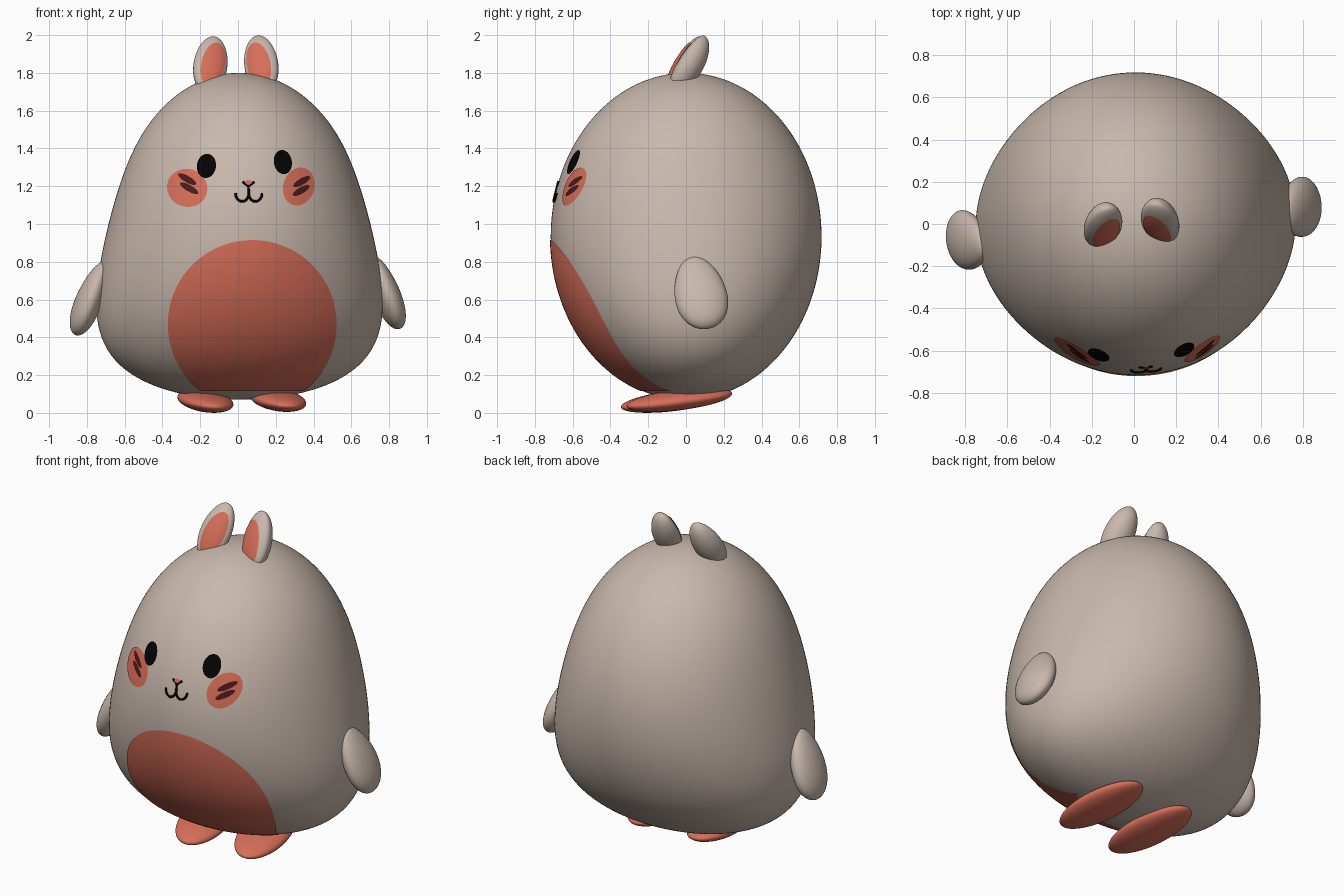
import bpy, bmesh, math
from math import sin, cos, pi, radians
from mathutils import Vector, Matrix, Euler
from mathutils.bvhtree import BVHTree

cube = bpy.data.objects.get("Cube")
if cube:
    bpy.data.objects.remove(cube, do_unlink=True)


def material(name, rgb):
    m = bpy.data.materials.new(name)
    m.use_nodes = True
    color = (*rgb, 1)
    m.diffuse_color = color
    bsdf = next(n for n in m.node_tree.nodes if n.type == "BSDF_PRINCIPLED")
    bsdf.inputs["Base Color"].default_value = color
    bsdf.inputs["Roughness"].default_value = 0.7
    return m


FUR = material("warm_grey", (0.58, 0.48, 0.415))
CORAL = material("coral", (0.68, 0.155, 0.10))
MAROON = material("maroon", (0.07, 0.010, 0.010))
BLACK = material("black", (0.001, 0.001, 0.001))


def finish(bm, name, mat):
    """Turn a bmesh into a smooth object; return a tree for projecting on it."""
    tree = BVHTree.FromBMesh(bm)
    mesh = bpy.data.meshes.new(name)
    bm.to_mesh(mesh)
    bm.free()
    mesh.materials.append(mat)
    mesh.shade_smooth()
    obj = bpy.data.objects.new(name, mesh)
    bpy.context.collection.objects.link(obj)
    return tree


def ellipsoid(name, mat, center, radii, tilt, taper=0.0, front=1.0):
    """Tilted ellipsoid (degrees), narrower towards its top, front flattened."""
    bm = bmesh.new()
    bmesh.ops.create_uvsphere(bm, u_segments=48, v_segments=32, radius=1)
    for v in bm.verts:
        k = 1 - taper * v.co.z
        v.co.x *= k
        v.co.y *= k * (front if v.co.y < 0 else 1)
    rot = Euler([radians(a) for a in tilt]).to_matrix().to_4x4()
    bm.transform(Matrix.Translation(center) @ rot @ Matrix.Diagonal((*radii, 1)))
    return finish(bm, name, mat)


def project(tree, x, z, lift):
    """Point on the front of a surface, lifted slightly off it."""
    hit, normal, _, _ = tree.ray_cast(Vector((x, -3, z)), Vector((0, 1, 0)))
    if hit is None:
        hit, normal, _, _ = tree.find_nearest(Vector((x, -0.2, z)))
    return hit + normal * lift


def patch(name, mat, tree, center, radii, angle=0, lift=0.004, low=-1.0, n=16):
    """Elliptical plate that follows the surface; low cuts off its bottom."""
    bm = bmesh.new()
    a = radians(angle)
    t0 = math.asin(low)
    rows = []
    for j in range(n + 1):
        t = t0 + (pi / 2 - t0) * j / n
        row = []
        for i in range(n + 1):
            u = radii[0] * cos(t) * (2 * i / n - 1)
            v = radii[1] * sin(t)
            x = center[0] + u * cos(a) - v * sin(a)
            z = center[1] + u * sin(a) + v * cos(a)
            row.append(bm.verts.new(project(tree, x, z, lift)))
        rows.append(row)
    for r0, r1 in zip(rows, rows[1:]):
        for i in range(n):
            bm.faces.new((r0[i], r0[i + 1], r1[i + 1], r1[i]))
    bmesh.ops.remove_doubles(bm, verts=bm.verts, dist=0.0002)
    finish(bm, name, mat)


def stroke(name, tree, points, radius=0.0065):
    """Thin black line drawn on the surface."""
    curve = bpy.data.curves.new(name, "CURVE")
    curve.dimensions = "3D"
    curve.bevel_depth = radius
    curve.use_fill_caps = True
    spline = curve.splines.new("POLY")
    spline.points.add(len(points) - 1)
    for p, (x, z) in zip(spline.points, points):
        p.co = (*project(tree, x, z, 0.002), 1)
    curve.materials.append(BLACK)
    bpy.context.collection.objects.link(bpy.data.objects.new(name, curve))


def build_body(segments=128, rings=96):
    """Egg-shaped in profile, pear-shaped from the front."""
    bm = bmesh.new()
    turn = Matrix.Rotation(radians(5), 4, "Z")
    loops = []
    for j in range(1, rings):
        t = pi * j / rings
        z = 0.935 - 0.865 * cos(t)
        ry = 0.717 * sin(t)
        rx = ry * (0.92 + 0.82 * max(0, 1 - z / 1.45) ** 2.4)
        loops.append([
            bm.verts.new((rx * cos(2 * pi * i / segments),
                          ry * sin(2 * pi * i / segments), z))
            for i in range(segments)])
    bottom = bm.verts.new((0, 0, 0.07))
    top = bm.verts.new((0, 0, 1.8))
    for i in range(segments):
        k = (i + 1) % segments
        for a, b in zip(loops, loops[1:]):
            bm.faces.new((a[i], a[k], b[k], b[i]))
        bm.faces.new((bottom, loops[0][k], loops[0][i]))
        bm.faces.new((top, loops[-1][i], loops[-1][k]))
    bm.transform(turn @ Matrix.Translation((0.008, 0, 0)))
    bmesh.ops.recalc_face_normals(bm, faces=bm.faces)
    return finish(bm, "body", FUR)


body = build_body()
patch("belly", CORAL, body, (0.075, 0.47), (0.445, 0.445), low=-0.79, n=48)

# Face
patch("right_eye", BLACK, body, (-0.165, 1.305), (0.05, 0.064), -8, 0.007)
patch("left_eye", BLACK, body, (0.235, 1.325), (0.047, 0.064), 10, 0.007)
patch("right_cheek", CORAL, body, (-0.267, 1.19), (0.107, 0.10), -20)
patch("left_cheek", CORAL, body, (0.32, 1.197), (0.082, 0.102), -18)
for i, (x, z) in enumerate([(-0.265, 1.235), (-0.255, 1.187)]):
    patch(f"right_cheek_stripe_{i + 1}", MAROON, body, (x, z), (0.054, 0.017), -30, 0.008)
for i, (x, z) in enumerate([(0.333, 1.222), (0.33, 1.175)]):
    patch(f"left_cheek_stripe_{i + 1}", MAROON, body, (x, z), (0.05, 0.017), 30, 0.008)

# Nose and mouth
patch("nose", CORAL, body, (0.055, 1.218), (0.018, 0.013), 0, 0.007)
stroke("nose_edge", body, [(0.025, 1.222), (0.055, 1.198), (0.085, 1.222)])
stroke("mouth_stem", body, [(0.055, 1.2), (0.057, 1.16)])
for side, x in (("right", 0.022), ("left", 0.092)):
    arc = [(x - 0.035 * cos(pi * k / 12), 1.162 - 0.043 * sin(pi * k / 12))
           for k in range(13)]
    stroke(f"{side}_mouth_arc", body, arc)

# Ears, leaning back and towards each other, with flattened fronts
for side, center, lean in (("right", (-0.145, -0.01, 1.845), 12),
                           ("left", (0.122, 0.01, 1.85), -12)):
    ear = ellipsoid(f"{side}_ear", FUR, center, (0.09, 0.085, 0.172),
                    (-30, lean, lean * 0.5), 0.05, 0.55)
    patch(f"{side}_inner_ear", CORAL, ear, (center[0] + lean * 0.001, 1.845),
          (0.06, 0.115), -lean)

# Arms, hanging outwards and wider towards the hand
for side, center, lean in (("right", (-0.785, -0.08, 0.605), 21),
                           ("left", (0.785, 0.075, 0.638), -21)):
    ellipsoid(f"{side}_arm", FUR, center, (0.07, 0.138, 0.208), (10, lean, 5), 0.17)

# Feet, toes down and heels raised
for side, center in (("right", (-0.173, -0.065, 0.064)), ("left", (0.213, -0.035, 0.069))):
    ellipsoid(f"{side}_foot", CORAL, center, (0.142, 0.285, 0.053), (7, 4, 11))
